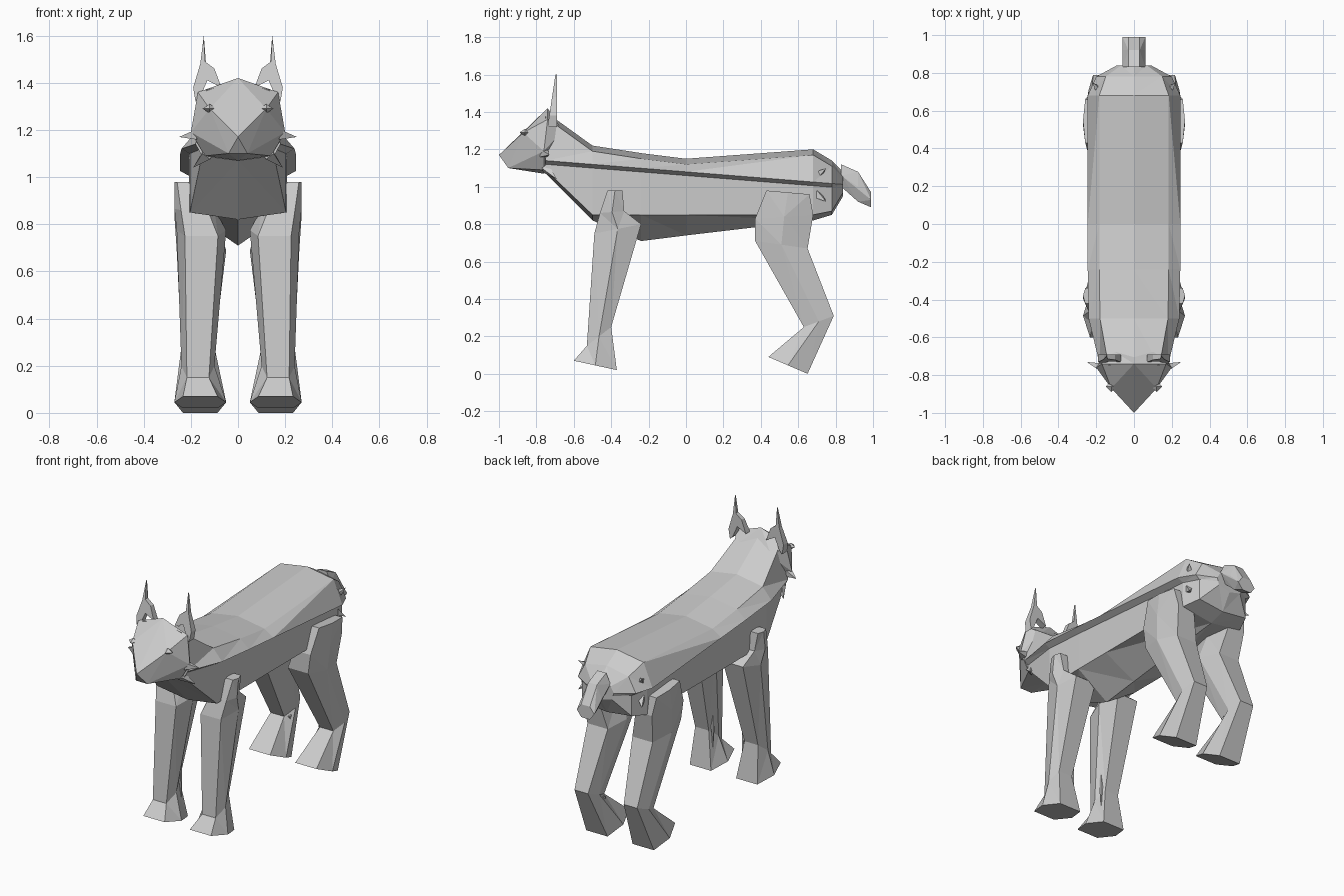
import bpy, bmesh
from mathutils import Vector

cube = bpy.data.objects.get("Cube")
if cube:
    bpy.data.objects.remove(cube, do_unlink=True)

GREY = (0.6, 0.6, 0.6, 1)
fur = bpy.data.materials.new("grey_fur")
fur.use_nodes = True
fur.diffuse_color = GREY
fur.node_tree.nodes["Principled BSDF"].inputs["Base Color"].default_value = GREY


def finish(name, bm):
    bmesh.ops.recalc_face_normals(bm, faces=bm.faces)
    mesh = bpy.data.meshes.new(name)
    bm.to_mesh(mesh)
    bm.free()
    mesh.materials.append(fur)
    obj = bpy.data.objects.new(name, mesh)
    bpy.context.collection.objects.link(obj)


def loft(name, rings):
    """Skin a closed shape through rings of equal point count."""
    bm = bmesh.new()
    loops = [[bm.verts.new(point) for point in ring] for ring in rings]
    for near, far in zip(loops, loops[1:]):
        for i in range(len(near)):
            bm.faces.new((near[i - 1], near[i], far[i], far[i - 1]))
    bm.faces.new(loops[0])
    bm.faces.new(loops[-1])
    bmesh.ops.triangulate(bm, faces=bm.faces)
    finish(name, bm)


def hull(name, points):
    """Wrap the points in the tightest convex shell."""
    bm = bmesh.new()
    for point in points:
        bm.verts.new(point)
    bmesh.ops.convex_hull(bm, input=bm.verts)
    finish(name, bm)


def reflect(points):
    return [(-x, y, z) for x, y, z in points]


def spike(name, base, tip, radius):
    """Four-sided pointed tuft."""
    base, tip = Vector(base), Vector(tip)
    across = (tip - base).orthogonal().normalized() * radius
    other = (tip - base).normalized().cross(across)
    hull(name, [tip, base + across, base - across, base + other, base - other])


def body_ring(y, top, belly, half_width):
    """Back, overhanging mantle, tucked flank and keeled belly."""
    mantle = 1.08 - 0.08 * y
    flank = half_width * 0.85
    half = [
        (half_width * 0.75, y, top - 0.03),
        (half_width, y, mantle),
        (flank, y, mantle - 0.02),
        (flank, y, max(0.85, belly + 0.02)),
    ]
    return [(0, y, top), *half, (0, y, belly), *reflect(reversed(half))]


# Body from neck to tail root
loft("body", [
    body_ring(y, top, belly, half_width) for y, top, belly, half_width in (
        (-0.75, 1.4, 1.07, 0.18),
        (-0.5, 1.22, 0.82, 0.24),
        (-0.24, 1.18, 0.71, 0.245),
        (0, 1.15, 0.74, 0.245),
        (0.68, 1.2, 0.82, 0.245),
        (0.78, 1.14, 0.85, 0.2),
        (0.84, 1.08, 0.95, 0.09),
    )
])

# Wedge-shaped head
nose, crown, jaw = (0, -1, 1.17), (0, -0.74, 1.42), (0, -0.76, 1.07)
cheek_side = [
    (0.17, -0.74, 1.36),   # temple
    (0.12, -0.87, 1.29),   # brow
    (0.2, -0.76, 1.19),    # cheek
    (0.14, -0.76, 1.09),   # jaw corner
    (0.04, -0.95, 1.1),    # chin
    (0.13, -0.66, 1.3),    # nape
]
hull("head", [nose, crown, jaw, *cheek_side, *reflect(cheek_side)])

# Short drooping tail
tail = []
for y, middle, thick in ((0.83, 1.06, 0.06), (0.92, 1, 0.08), (0.99, 0.93, 0.04)):
    for side in (-1, 1):
        tail += [(side * 0.06, y, middle),
                 (side * 0.03, y, middle + thick),
                 (side * 0.03, y, middle - thick)]
hull("tail", tail)

# Leg joints from top to sole: front edge y, z then back edge y, z
LEGS = {
    "front_leg": (
        (-0.42, 0.98, -0.34, 0.98),
        (-0.46, 0.86, -0.33, 0.87),
        (-0.49, 0.75, -0.24, 0.8),
        (-0.53, 0.15, -0.4, 0.25),
        (-0.6, 0.07, -0.37, 0.02),
    ),
    "hind_leg": (
        (0.43, 0.98, 0.66, 0.96),
        (0.37, 0.83, 0.68, 0.85),
        (0.37, 0.71, 0.65, 0.67),
        (0.63, 0.25, 0.79, 0.31),
        (0.44, 0.09, 0.65, 0),
    ),
}
INNER = (0.2, 0.1, 0.05, 0.1, 0.05)
OUTER = (0.27, 0.27, 0.26, 0.24, 0.27)


def leg_ring(joint, inner, outer):
    """Six-sided section with narrowed front and back faces."""
    front_y, front_z, back_y, back_z = joint
    inset = (outer - inner) / 6
    low, high = inner + inset, outer - inset
    middle_y, middle_z = (front_y + back_y) / 2, (front_z + back_z) / 2
    return [
        (low, front_y, front_z), (high, front_y, front_z),
        (outer, middle_y, middle_z),
        (high, back_y, back_z), (low, back_y, back_z),
        (inner, middle_y, middle_z),
    ]


# Arched ear outline in x, z
EAR = ((0.18, 1.32), (0.19, 1.38), (0.16, 1.48), (0.145, 1.6), (0.14, 1.49),
       (0.1, 1.46), (0.07, 1.38), (0.13, 1.41), (0.16, 1.34))

# Pointed tufts: base, tip and radius
TUFTS = {
    "cheek_tuft": ((0.17, -0.76, 1.18), (0.25, -0.73, 1.17), 0.03),
    "throat_tuft": ((0.13, -0.75, 1.1), (0.19, -0.69, 1.04), 0.03),
    "upper_rump_tuft": ((0.18, 0.7, 1.06), (0.22, 0.75, 1.1), 0.03),
    "lower_rump_tuft": ((0.18, 0.7, 0.96), (0.22, 0.75, 0.92), 0.03),
    "front_ankle_tuft": ((0.11, -0.42, 0.36), (0.1, -0.41, 0.1), 0.015),
    "hind_ankle_tuft": ((0.11, 0.66, 0.25), (0.1, 0.69, 0.13), 0.015),
}


def place(side, points):
    return [(side * x, y, z) for x, y, z in points]


for side, tag in ((1, "left"), (-1, "right")):
    for name, joints in LEGS.items():
        rings = map(leg_ring, joints, INNER, OUTER)
        loft(f"{tag}_{name}", [place(side, ring) for ring in rings])

    # Ear blade thins towards its tip
    front = [(x, -0.74 + (z - 1.32) * 0.15, z) for x, z in EAR]
    back = [(x, -0.69, z) for x, z in EAR]
    loft(f"{tag}_ear", [place(side, front), place(side, back)])

    # Diamond eye
    eye = Vector((side * 0.12, -0.86, 1.29))
    corners = []
    for reach in (Vector((0.03, 0, 0)), Vector((0, 0.03, 0)), Vector((0, 0, 0.02))):
        corners += [eye + reach, eye - reach]
    hull(f"{tag}_eye", corners)

    for name, (base, tip, radius) in TUFTS.items():
        spike(f"{tag}_{name}", *place(side, (base, tip)), radius)
